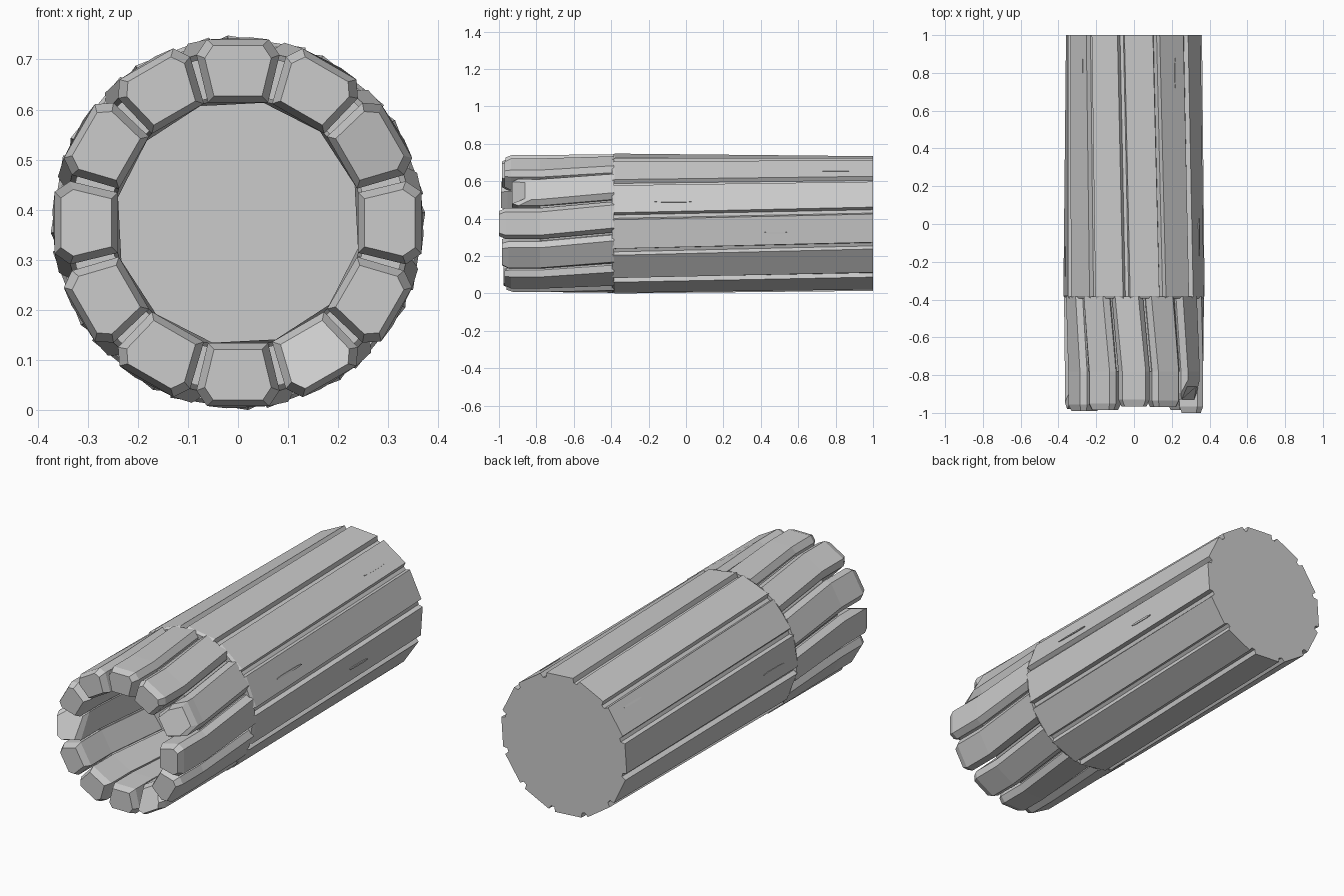
import bpy, bmesh, math
from mathutils import Matrix, Vector

CENTRE = 0.374
cube = bpy.data.objects.get("Cube")
if cube:
    bpy.data.objects.remove(cube, do_unlink=True)

stone = bpy.data.materials.new("grey_stone")
stone.use_nodes = True
colour = (0.6, 0.6, 0.6, 1)
stone.diffuse_color = colour
stone.node_tree.nodes["Principled BSDF"].inputs["Base Color"].default_value = colour


def place(t, r, degrees, y):
    """Tangential and radial offset, turned about the long axis."""
    a = math.radians(degrees)
    return Vector((r * math.cos(a) - t * math.sin(a), y,
                   CENTRE + r * math.sin(a) + t * math.cos(a)))


def loft(name, loops, caps=True, ring=False):
    """Skin a list of equal point loops."""
    bm = bmesh.new()
    rows = [[bm.verts.new(p) for p in loop] for loop in loops]
    n = len(rows[0])
    pairs = list(zip(rows, rows[1:]))
    if ring:
        pairs.append((rows[-1], rows[0]))
    for a, b in pairs:
        for i in range(n):
            j = (i + 1) % n
            bm.faces.new((a[i], a[j], b[j], b[i]))
    if caps:
        bm.faces.new(rows[0])
        bm.faces.new(rows[-1])
    bmesh.ops.recalc_face_normals(bm, faces=bm.faces)
    mesh = bpy.data.meshes.new(name)
    bm.to_mesh(mesh)
    bm.free()
    mesh.materials.append(stone)
    obj = bpy.data.objects.new(name, mesh)
    bpy.context.collection.objects.link(obj)
    return obj


# Fluted shaft: twelve flat staves parted by grooves, slightly twisted and tapered
def fluted(y, radius, turn):
    loop = []
    for k in range(12):
        for t, depth in ((-0.019, 0), (-0.009, 0.022), (0.009, 0.022), (0.019, 0)):
            loop.append(place(t, radius - depth, turn + 30 * k, y))
    return loop


loft("shaft", [fluted(-0.395, 0.366, 6), fluted(-0.38, 0.374, 6),
               fluted(1.0, 0.363, 11)])

# Crown blocks: tapered staves ending in bevelled teeth
half = [(0.06, 0.24), (0.083, 0.335), (0.062, 0.366)]
section = half + [(-t, r) for t, r in reversed(half)]
tip_y = [-1.0, -0.93, -0.97, -0.965, -0.985, -0.99,
         -0.98, -0.985, -0.975, -0.96, -0.97, -0.985]
chips = {1: (2, 3), 6: (4, 5), 10: (0, 5)}


def block_loop(y, turn, scale=1.0):
    return [place(t * scale, 0.305 + (r - 0.305) * scale, turn, y) for t, r in section]


for k, y in enumerate(tip_y):
    turn = 30 * k
    tip = block_loop(y, turn, 0.8)
    neck = block_loop(y + 0.035, turn)
    # Broken corner on a few teeth
    for i in chips.get(k, ()):
        tip[i].y += 0.07
        neck[i].y += 0.07
    loft("crown_block_%02d" % (k + 1),
         [tip, neck, block_loop(-0.78, turn), block_loop(-0.385, turn + 6)])


# Backing tube behind the seams of the crown
def circle(y, radius):
    return [place(0, radius, 15 * i, y) for i in range(24)]


loft("crown_backing", [circle(-0.78, 0.335), circle(-0.39, 0.335),
                       circle(-0.39, 0.255), circle(-0.78, 0.255)],
     caps=False, ring=True)

# Thin splinters on the shaft: angle, centre along the shaft, length
splinters = [(19, -0.07, 0.2), (-8, 0.48, 0.14), (52, 0.8, 0.16),
             (140, 0.83, 0.14), (175, -0.2, 0.16), (215, 0.4, 0.14)]
for k, (angle, y, length) in enumerate(splinters):
    radius = 0.366 - 0.008 * (y + 0.38)
    loops = []
    for end, width in ((-0.5, 0.002), (-0.3, 0.005), (0.3, 0.005), (0.5, 0.002)):
        loops.append([place(t * width, radius + d, angle, y + end * length)
                      for t, d in ((-1, -0.012), (1, -0.012), (1, 0.003), (-1, 0.003))])
    loft("splinter_%d" % (k + 1), loops)
